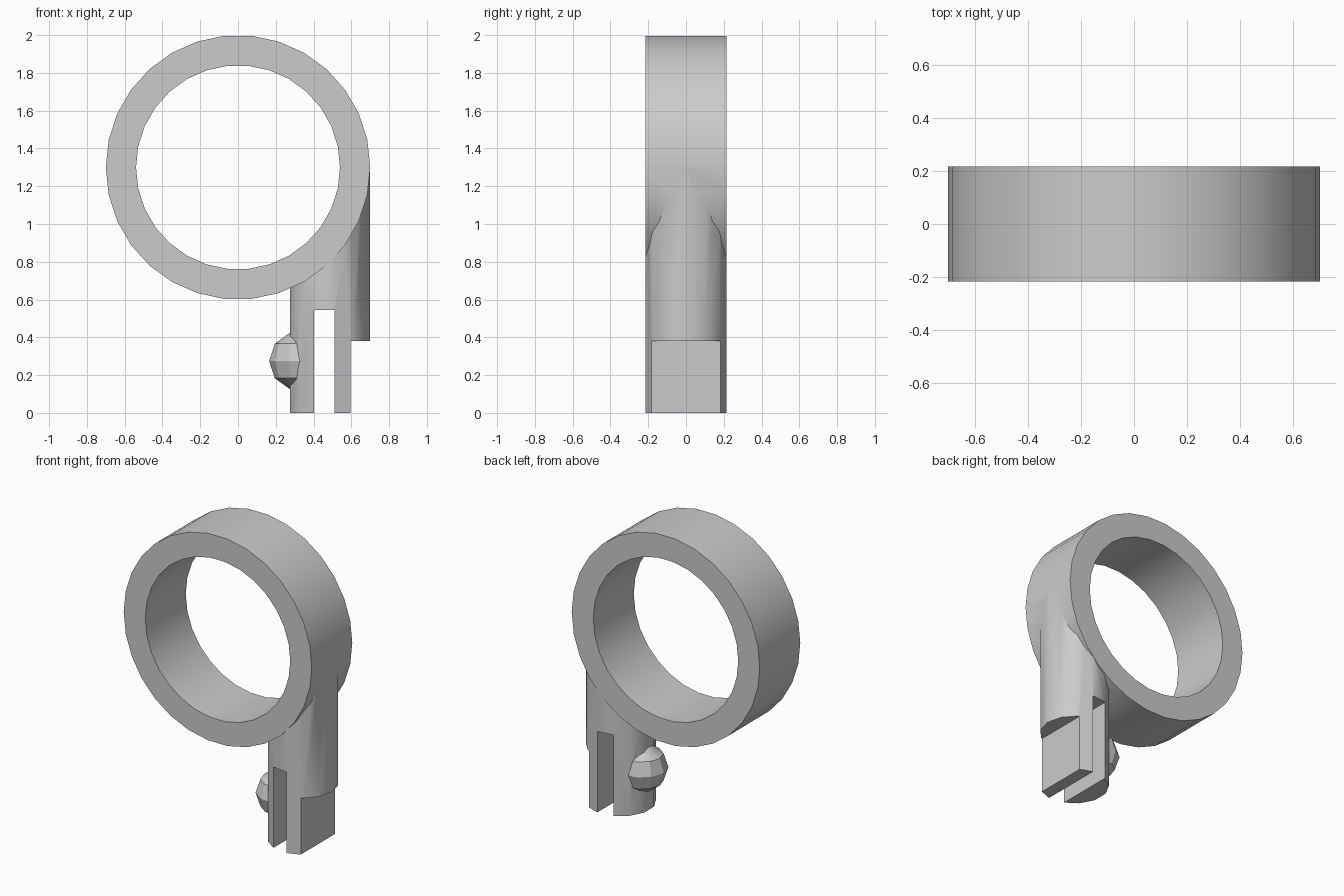
import bpy
import math
from mathutils import Matrix

default_cube = bpy.data.objects.get("Cube")
if default_cube:
    bpy.data.objects.remove(default_cube, do_unlink=True)

RING_Z, RING_R, HOLE_R, HALF_W = 1.3, 0.70, 0.54, 0.2155
POST_X = RING_R - HALF_W

grey = bpy.data.materials.new("plain grey")
grey.use_nodes = True
colour = (0.6, 0.6, 0.6, 1)
grey.diffuse_color = colour
grey.node_tree.nodes["Principled BSDF"].inputs["Base Color"].default_value = colour


def finish(name, verts, faces):
    mesh = bpy.data.meshes.new(name)
    mesh.from_pydata(verts, [], faces)
    mesh.materials.append(grey)
    obj = bpy.data.objects.new(name, mesh)
    bpy.context.collection.objects.link(obj)
    return obj


def stack(name, rings, sides):
    """Solid of revolution about z from (radius, z) rings, capped at both ends."""
    verts = [(r * math.cos(math.tau * i / sides), r * math.sin(math.tau * i / sides), z)
             for r, z in rings for i in range(sides)]
    faces = [(k * sides + i, k * sides + (i + 1) % sides,
              (k + 1) * sides + (i + 1) % sides, (k + 1) * sides + i)
             for k in range(len(rings) - 1) for i in range(sides)]
    faces.append(tuple(reversed(range(sides))))
    faces.append(tuple(range((len(rings) - 1) * sides, len(rings) * sides)))
    return finish(name, verts, faces)


def disc(name, radius, half_width):
    """Cylinder lying along y at the ring centre."""
    obj = stack(name, [(radius, -half_width), (radius, half_width)], 30)
    obj.data.transform(Matrix.Translation((0, 0, RING_Z)) @ Matrix.Rotation(math.pi / 2, 4, "X"))
    return obj


def box(name, x0, x1, z0, z1):
    verts = [(x, y, z) for z in (z0, z1)
             for x, y in ((x0, -1), (x1, -1), (x1, 1), (x0, 1))]
    sides = [(i, (i + 1) % 4, (i + 1) % 4 + 4, i + 4) for i in range(4)]
    return finish(name, verts, sides + [(3, 2, 1, 0), (4, 5, 6, 7)])


def combine(target, other, operation):
    mod = target.modifiers.new(other.name, "BOOLEAN")
    mod.operation = operation
    mod.solver = "EXACT"
    mod.object = other
    bpy.context.view_layer.objects.active = target
    bpy.ops.object.modifier_apply(modifier=mod.name)
    bpy.data.objects.remove(other, do_unlink=True)


# Ring body, post and side knob
body = disc("ring_with_slotted_post", RING_R, HALF_W)
post = stack("post", [(HALF_W, 0), (HALF_W, RING_Z - 0.01)], 13)
post.data.transform(Matrix.Translation((POST_X, 0, 0)))

knob_r = 0.155
latitudes = [math.radians(a) for a in (-72, -36, 0, 36, 72)]
knob = stack("knob", [(knob_r * math.cos(a), knob_r * math.sin(a)) for a in latitudes], 10)
knob.data.transform(Matrix.Translation((0.32, 0, 0.275)))

combine(body, post, "UNION")
combine(body, knob, "UNION")

# Finger hole, slot between the prongs, and flat on the outer prong
combine(body, disc("hole_cutter", HOLE_R, 0.5), "DIFFERENCE")
combine(body, box("slot_cutter", 0.402, 0.511, -0.2, 0.545), "DIFFERENCE")
combine(body, box("flat_cutter", 0.595, 0.9, -0.2, 0.38), "DIFFERENCE")

# Smooth curved walls, crisp edges
bpy.ops.object.select_all(action="DESELECT")
body.select_set(True)
bpy.context.view_layer.objects.active = body
bpy.ops.object.shade_smooth_by_angle(angle=math.radians(30))
